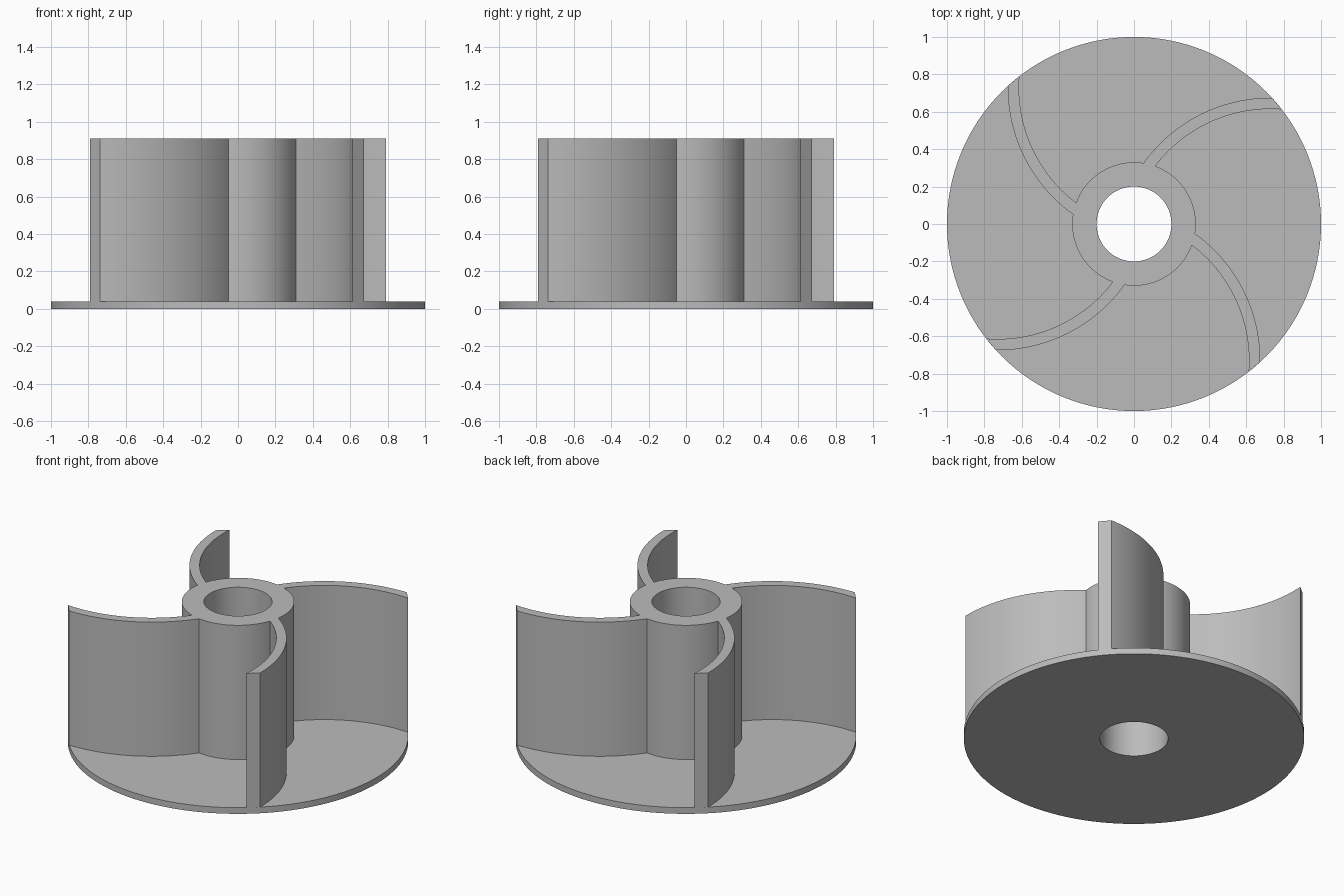
import bpy, bmesh
from math import acos, atan2, cos, sin, hypot, pi, radians

cube = bpy.data.objects.get("Cube")
if cube:
    bpy.data.objects.remove(cube, do_unlink=True)

BORE, HUB, RIM = 0.2, 0.33, 1.0
PLATE_TOP, HEIGHT = 0.04, 0.91
ARC_CENTER = (0.73, -0.16)      # centre of the arc each blade follows
ARC_OUTER, ARC_INNER = 0.835, 0.775

grey = bpy.data.materials.new("plain grey")
grey.use_nodes = True
colour = (0.5, 0.5, 0.5, 1)
grey.diffuse_color = colour
grey.node_tree.nodes["Principled BSDF"].inputs["Base Color"].default_value = colour


def finish(name, bm):
    """Turn a bmesh into a smooth object with sharp edges."""
    bmesh.ops.recalc_face_normals(bm, faces=bm.faces)
    mesh = bpy.data.meshes.new(name)
    bm.to_mesh(mesh)
    bm.free()
    mesh.materials.append(grey)
    obj = bpy.data.objects.new(name, mesh)
    bpy.context.collection.objects.link(obj)
    bpy.ops.object.select_all(action="DESELECT")
    obj.select_set(True)
    bpy.context.view_layer.objects.active = obj
    bpy.ops.object.shade_smooth_by_angle(angle=radians(30))
    return obj


def arc_point(arc_radius, r):
    """Point on the blade arc at distance r from the axis."""
    cx, cy = ARC_CENTER
    d = hypot(cx, cy)
    a = atan2(cy, cx) + acos((r * r + d * d - arc_radius ** 2) / (2 * r * d))
    return r * cos(a), r * sin(a)


# Base plate and bored hub, turned from one profile
bm = bmesh.new()
profile = [(BORE, 0), (RIM, 0), (RIM, PLATE_TOP), (HUB, PLATE_TOP),
           (HUB, HEIGHT), (BORE, HEIGHT)]
verts = [bm.verts.new((r, 0, z)) for r, z in profile]
edges = [bm.edges.new((v, verts[i - 1])) for i, v in enumerate(verts)]
bmesh.ops.spin(bm, geom=verts + edges, cent=(0, 0, 0), axis=(0, 0, 1),
               angle=2 * pi, steps=128, use_merge=True)
bmesh.ops.remove_doubles(bm, verts=bm.verts, dist=0.0001)
finish("base_plate_and_hub", bm)

# Four curved blades, flush with the plate rim
STEPS = 28
start = HUB - 0.01
radii = [start + (RIM - start) * i / STEPS for i in range(STEPS + 1)]
outline = [arc_point(ARC_OUTER, r) for r in radii]
outline += [arc_point(ARC_INNER, r) for r in reversed(radii)]
for k in range(4):
    bm = bmesh.new()
    face = bm.faces.new([bm.verts.new((x, y, PLATE_TOP)) for x, y in outline])
    top = bmesh.ops.extrude_face_region(bm, geom=[face])["geom"]
    bmesh.ops.translate(bm, vec=(0, 0, HEIGHT - PLATE_TOP),
                        verts=[g for g in top if isinstance(g, bmesh.types.BMVert)])
    blade = finish(f"blade_{k + 1}", bm)
    blade.rotation_euler.z = k * pi / 2
